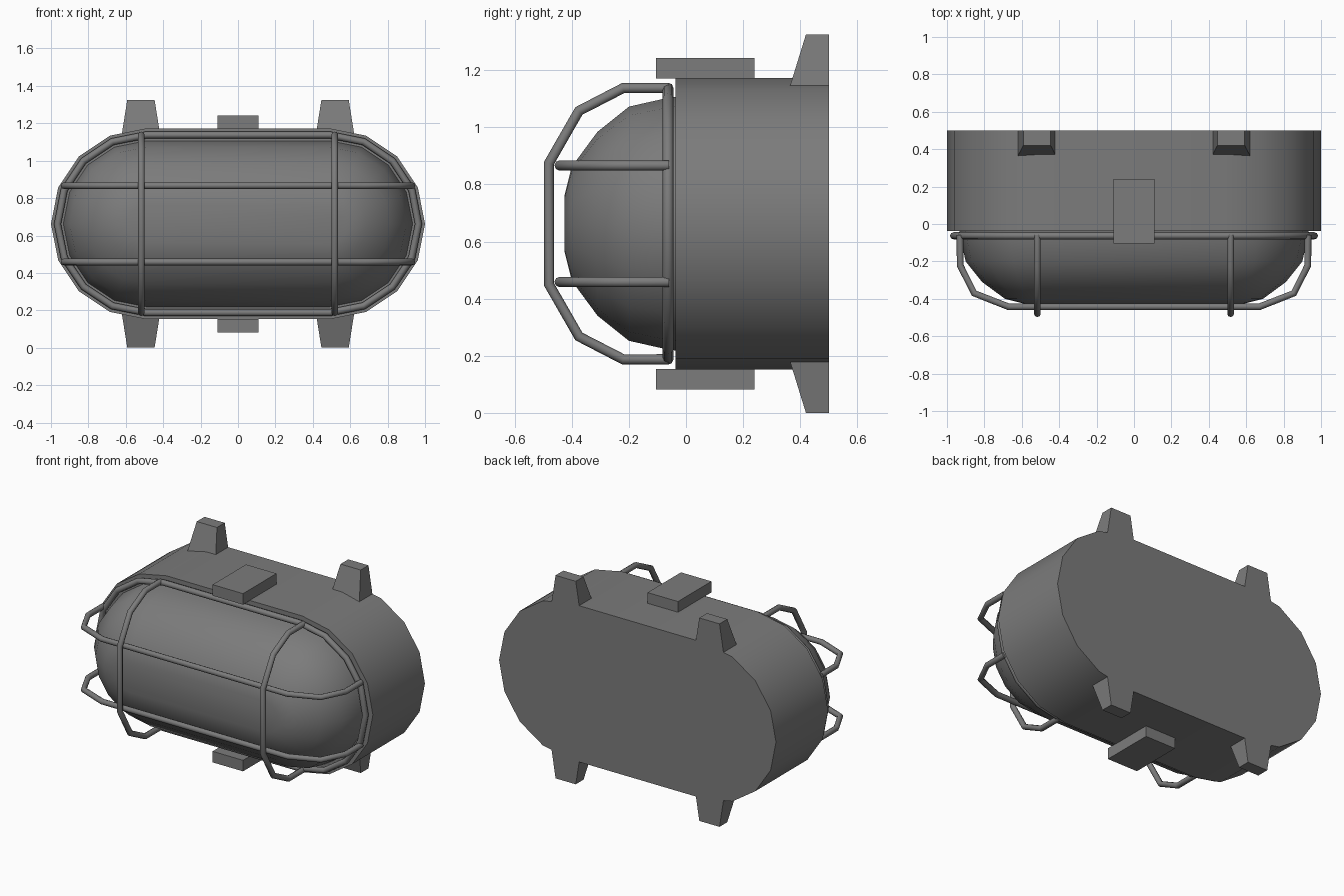
import bpy, bmesh, math

cube = bpy.data.objects.get("Cube")
if cube:
    bpy.data.objects.remove(cube, do_unlink=True)

MID_Z = 0.6625      # height of the lamp's centre line
HALF = 0.49         # half length of the straight middle

grey = bpy.data.materials.new("lamp grey")
grey.use_nodes = True
colour = (0.2, 0.2, 0.2, 1)
grey.diffuse_color = colour
grey.node_tree.nodes["Principled BSDF"].inputs["Base Color"].default_value = colour


def select(obj):
    bpy.ops.object.select_all(action='DESELECT')
    obj.select_set(True)
    bpy.context.view_layer.objects.active = obj


def finish(name, bm, smooth=True):
    bmesh.ops.recalc_face_normals(bm, faces=bm.faces)
    mesh = bpy.data.meshes.new(name)
    bm.to_mesh(mesh)
    bm.free()
    obj = bpy.data.objects.new(name, mesh)
    bpy.context.collection.objects.link(obj)
    mesh.materials.append(grey)
    if smooth:
        select(obj)
        bpy.ops.object.shade_smooth_by_angle(angle=math.radians(35))
    return obj


def stadium(r, y, steps=8):
    """Points of a long rounded outline at depth y."""
    pts = []
    for side in (1, -1):
        for i in range(steps + 1):
            a = math.pi * i / steps
            pts.append((side * (HALF + r * math.sin(a)), y,
                        MID_Z + side * r * math.cos(a)))
    return pts


def loft(name, sections):
    """Solid through stadium sections given as (radius, y)."""
    bm = bmesh.new()
    rings = [[bm.verts.new(p) for p in stadium(r, y)] for r, y in sections]
    for a, b in zip(rings, rings[1:]):
        for i in range(len(a)):
            j = (i + 1) % len(a)
            bm.faces.new((a[i], a[j], b[j], b[i]))
    bm.faces.new(rings[0])
    bm.faces.new(rings[-1])
    return finish(name, bm)


def tube(name, pts, radius, closed=False):
    curve = bpy.data.curves.new(name, 'CURVE')
    curve.dimensions = '3D'
    curve.bevel_depth = radius
    curve.bevel_resolution = 2
    curve.use_fill_caps = True
    spline = curve.splines.new('POLY')
    spline.points.add(len(pts) - 1)
    for point, p in zip(spline.points, pts):
        point.co = (*p, 1)
    spline.use_cyclic_u = closed
    curve.materials.append(grey)
    obj = bpy.data.objects.new(name, curve)
    bpy.context.collection.objects.link(obj)
    select(obj)
    bpy.ops.object.convert(target='MESH')
    bpy.ops.object.shade_smooth_by_angle(angle=math.radians(50))


def block(name, x, lower, upper):
    """Tapered block; lower and upper are (half width, y front, y back, z)."""
    bm = bmesh.new()
    rows = []
    for w, y0, y1, z in (lower, upper):
        rows.append([bm.verts.new(p) for p in
                     ((x - w, y0, z), (x + w, y0, z), (x + w, y1, z), (x - w, y1, z))])
    for row in rows:
        bm.faces.new(row)
    for i in range(4):
        j = (i + 1) % 4
        bm.faces.new((rows[0][i], rows[0][j], rows[1][j], rows[1][i]))
    finish(name, bm, smooth=False)


# Housing and glass
loft("housing", [(0.51, 0.5), (0.51, -0.037)])
loft("glass_cover", [(0.445, -0.03), (0.437, -0.08), (0.41, -0.2), (0.322, -0.31),
                     (0.2, -0.4), (0.1, -0.425)])

# Wire guard
tube("guard_ring", stadium(0.475, -0.063), 0.019, closed=True)

arch = [(0.475, -0.06), (0.475, -0.22), (0.395, -0.375), (0.212, -0.48)]
for side, label in ((1, "left"), (-1, "right")):
    half = [(side * 0.517, y, MID_Z + h) for h, y in arch]
    other = [(x, y, 2 * MID_Z - z) for x, y, z in reversed(half)]
    tube(label + "_guard_arch", half + other, 0.018)

bar = [(0.93, -0.06), (0.93, -0.22), (0.855, -0.37), (0.67, -0.443)]
for side, label in ((1, "upper"), (-1, "lower")):
    z = MID_Z + side * 0.204
    half = [(x, y, z) for x, y in bar]
    other = [(-x, y, z) for x, y in reversed(bar)]
    tube(label + "_guard_bar", half + other, 0.018)

# Clips and mounting lugs, above and below
for up, level in ((1, "upper"), (-1, "lower")):
    block(level + "_clip", 0, (0.11, -0.105, 0.24, MID_Z + up * 0.508),
          (0.11, -0.105, 0.24, MID_Z + up * 0.58))
    for side, label in ((1, "left"), (-1, "right")):
        block(f"{level}_{label}_lug", side * 0.519,
              (0.103, 0.362, 0.5, MID_Z + up * 0.475),
              (0.073, 0.42, 0.5, MID_Z + up * 0.6625))
